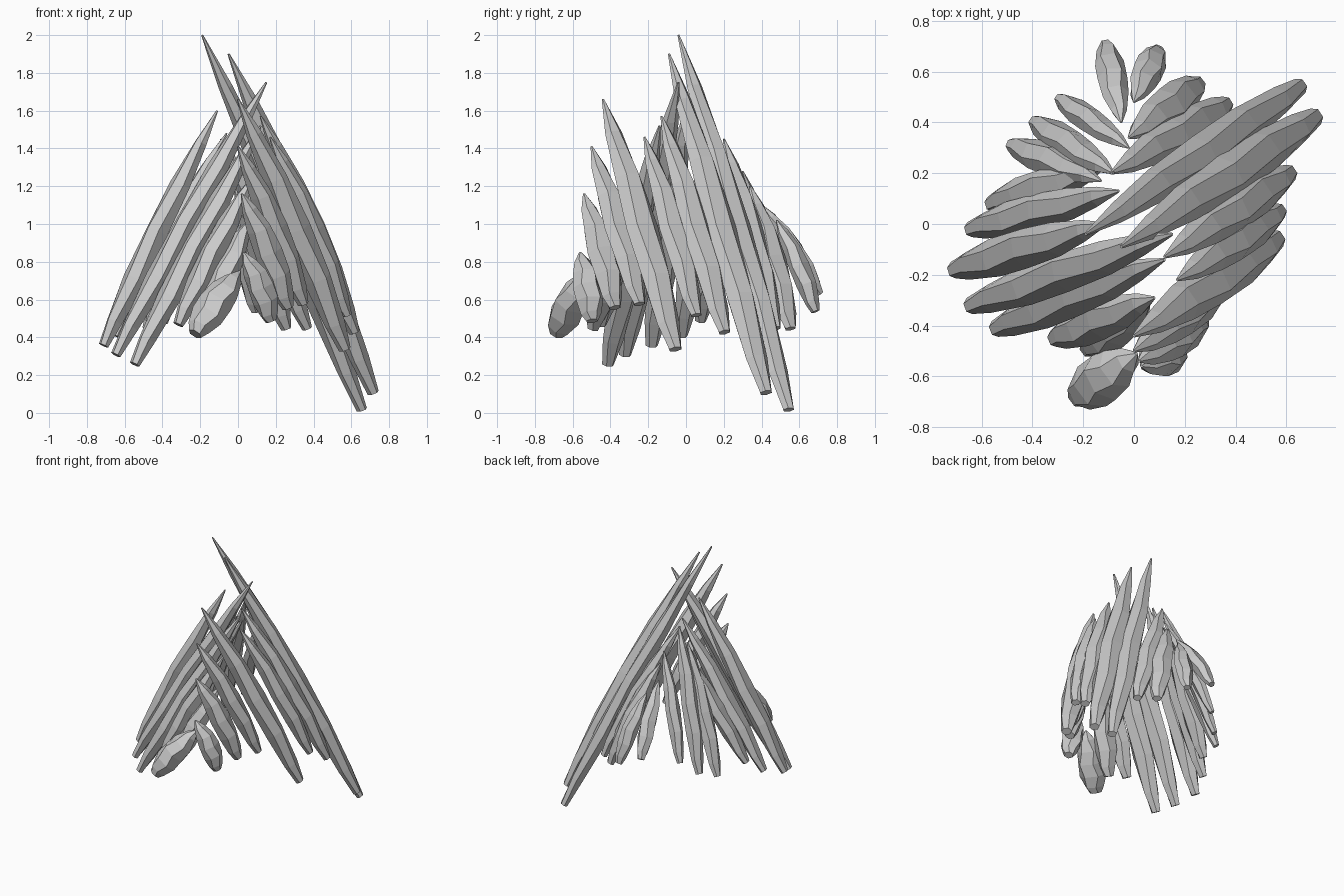
import bpy, bmesh, math
from mathutils import Vector

if "Cube" in bpy.data.objects:
    bpy.data.objects.remove(bpy.data.objects["Cube"])

# lengthwise profile: (position from blunt base to tip, relative girth)
PROFILE = [(0, .42), (.1, .7), (.28, .96), (.48, 1), (.68, .86), (.86, .54), (1, .08)]
SIDES = 6


def spike(name, base, tip, width, thick, bow):
    """Faceted, slightly bowed spindle with a flattened six-sided section."""
    base, tip = Vector(base), Vector(tip)
    axis = (tip - base).normalized()
    base = base - axis * .015
    side = axis.cross(Vector((0, 0, 1))).normalized()
    up = side.cross(axis)
    bm = bmesh.new()
    rings = []
    for i, (t, g) in enumerate(PROFILE):
        c = base.lerp(tip, t) + up * bow * math.sin(math.pi * t)
        ring = []
        for k in range(SIDES):
            a = 2 * math.pi * k / SIDES + .25 * (i % 2)
            ring.append(bm.verts.new(c + side * width * g * math.cos(a)
                                     + up * thick * g * math.sin(a)))
        rings.append(ring)
    for r0, r1 in zip(rings, rings[1:]):
        for k in range(SIDES):
            n = (k + 1) % SIDES
            bm.faces.new((r0[k], r0[n], r1[n], r1[k]))
    bm.faces.new(rings[0][::-1])
    bm.faces.new(rings[-1])
    bmesh.ops.recalc_face_normals(bm, faces=bm.faces)
    me = bpy.data.meshes.new(name)
    bm.to_mesh(me)
    bm.free()
    bpy.context.collection.objects.link(bpy.data.objects.new(name, me))


# each entry: base point, tip point, half width
right = [
    ((.65, .54, .03), (-.19, -.04, 2.0), .08),
    ((.71, .42, .12), (-.05, -.09, 1.9), .088),
    ((.61, .20, .44), (.12, -.13, 1.57), .083),
    ((.57, .05, .53), (.17, -.22, 1.46), .078),
    ((.56, -.06, .35), (0, -.44, 1.66), .092),
    ((.34, -.25, .59), (0, -.50, 1.41), .082),
    ((.26, -.38, .57), (.02, -.54, 1.16), .082),
    ((.17, -.50, .50), (.03, -.56, .85), .08),
]
left = [
    ((-.56, .08, .50), (-.12, .22, 1.28), .072),
    ((-.64, -.02, .42), (-.06, .13, 1.48), .073),
    ((-.705, -.18, .37), (-.11, 0, 1.6), .08),
    ((-.64, -.32, .32), (.15, -.04, 1.75), .08),
    ((-.54, -.41, .27), (.12, -.14, 1.52), .08),
    ((-.31, -.45, .48), (.08, -.29, 1.25), .08),
    ((-.18, -.49, .46), (.06, -.31, 1.02), .08),
    ((-.22, -.68, .43), (.01, -.51, .75), .1),
]
back = [
    ((-.48, .31, .46), (-.13, .17, 1.33), .063),
    ((-.39, .40, .49), (-.08, .20, 1.45), .063),
    ((-.29, .49, .58), (-.02, .30, 1.28), .052),
    ((-.11, .70, .64), (-.05, .40, 1.10), .06),
    ((.09, .68, .55), (0, .48, 1.02), .062),
    ((.25, .55, .46), (-.02, .34, 1.2), .08),
    ((.36, .47, .46), (-.09, .20, 1.45), .077),
]

# right and left fans, then the rear ring that closes the tent
for group, items, bow in (("right", right, .018), ("left", left, .008), ("back", back, .016)):
    for i, (b, t, w) in enumerate(items):
        short = (Vector(t) - Vector(b)).length < .8
        spike(f"{group}_spike_{i + 1}", b, t, w, w * (.88 if short else .78), bow)
